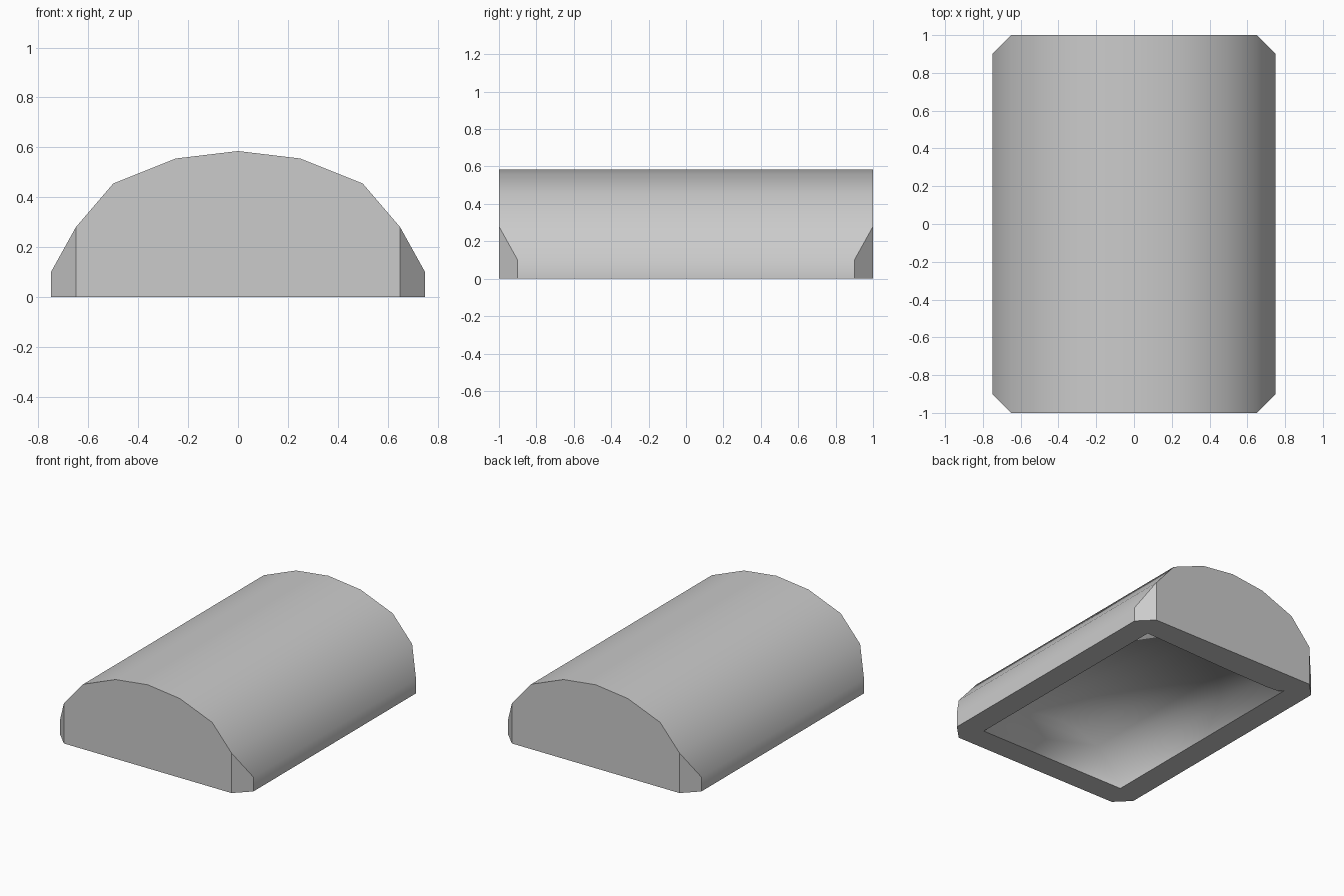
import bpy, bmesh, math
from mathutils import Vector

cube = bpy.data.objects.get("Cube")
if cube:
    bpy.data.objects.remove(cube, do_unlink=True)

grey = bpy.data.materials.new("plain grey")
grey.use_nodes = True
colour = (0.6, 0.6, 0.6, 1)
grey.diffuse_color = colour
grey.node_tree.nodes["Principled BSDF"].inputs["Base Color"].default_value = colour


def vault(name, half, half_length, chamfer=0.0, lean=0.0):
    """Extrude a mirrored half profile (x, z) along y; cut its corners or lean its ends in."""
    outline = half + [(-x, z) for x, z in reversed(half[:-1])]
    bm = bmesh.new()
    face = bm.faces.new([bm.verts.new((x, -half_length, z)) for x, z in outline])
    moved = bmesh.ops.extrude_face_region(bm, geom=[face], use_keep_orig=True)["geom"]
    bmesh.ops.translate(bm, vec=(0, 2 * half_length, 0),
                        verts=[g for g in moved if isinstance(g, bmesh.types.BMVert)])
    for v in bm.verts:
        v.co.y -= math.copysign(lean * v.co.z, v.co.y)
    if chamfer:
        width = max(x for x, z in half)
        for sx in (-1, 1):
            for sy in (-1, 1):
                cut = bmesh.ops.bisect_plane(
                    bm, geom=bm.verts[:] + bm.edges[:] + bm.faces[:],
                    plane_co=Vector((sx * (width - chamfer), sy * half_length, 0)),
                    plane_no=Vector((sx, sy, 0)), clear_outer=True)["geom_cut"]
                bmesh.ops.holes_fill(
                    bm, edges=[g for g in cut if isinstance(g, bmesh.types.BMEdge)])
    bmesh.ops.remove_doubles(bm, verts=bm.verts[:], dist=1e-5)
    bmesh.ops.recalc_face_normals(bm, faces=bm.faces[:])
    mesh = bpy.data.meshes.new(name)
    bm.to_mesh(mesh)
    bm.free()
    mesh.materials.append(grey)
    obj = bpy.data.objects.new(name, mesh)
    bpy.context.collection.objects.link(obj)
    return obj


# Outer vaulted shell with chamfered corners
shell = vault("vaulted_shell",
              [(0.75, 0), (0.75, 0.1), (0.65, 0.28), (0.5, 0.455), (0.25, 0.555), (0, 0.585)],
              1.0, chamfer=0.1)

# Shallower arched hollow in the underside, its walls leaning inwards
hollow = vault("hollow_cutter",
               [(0.58, -0.1), (0.58, 0), (0.52, 0.125), (0.345, 0.21), (0.165, 0.255), (0, 0.27)],
               0.83, lean=0.25)
hollow.hide_render = True

cut = shell.modifiers.new("hollow", 'BOOLEAN')
cut.operation = 'DIFFERENCE'
cut.solver = 'EXACT'
cut.object = hollow
bpy.context.view_layer.objects.active = shell
shell.select_set(True)
bpy.ops.object.modifier_apply(modifier=cut.name)
bpy.data.objects.remove(hollow, do_unlink=True)

# Smooth outer arch with crisp ends and chamfers
bpy.ops.object.shade_smooth_by_angle(angle=math.radians(44))

# The hollow is softly shaded all over, except at its rim
mesh = shell.data
for edge in mesh.edges:
    ends = [mesh.vertices[i].co for i in edge.vertices]
    inside = all(abs(p.x) < 0.6 and abs(p.y) < 0.85 for p in ends)
    if inside and max(p.z for p in ends) > 0.01:
        edge.use_edge_sharp = False
